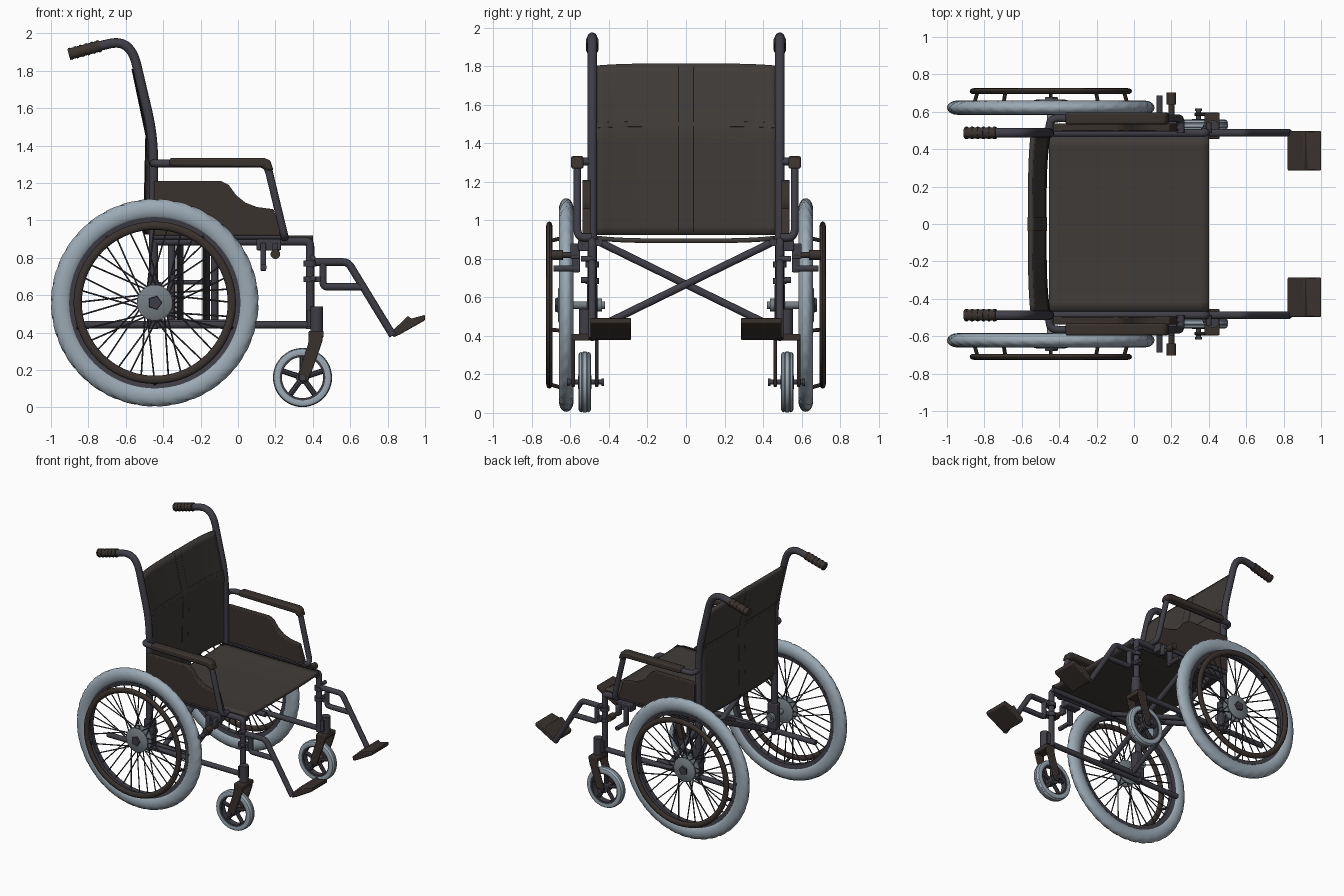
import bpy, bmesh
from math import sin, cos, pi, radians
from mathutils import Vector

if "Cube" in bpy.data.objects:
    bpy.data.objects.remove(bpy.data.objects["Cube"])


def material(name, rgb):
    m = bpy.data.materials.new(name)
    m.diffuse_color = (*rgb, 1)
    m.use_nodes = True
    m.node_tree.nodes["Principled BSDF"].inputs["Base Color"].default_value = m.diffuse_color
    return m


FRAME = material("dark_metal", (0.05, 0.048, 0.062))
CLOTH = material("cloth", (0.05, 0.044, 0.04))
PLASTIC = material("brown_plastic", (0.042, 0.032, 0.028))
RUBBER = material("grey_rubber", (0.33, 0.40, 0.46))
HUB = material("hub_metal", (0.18, 0.21, 0.23))


def build(name, parts, mat, mirror=True, bevel=0, solid=0):
    """Join (verts, faces) parts into one object, mirrored across y = 0."""
    verts, faces = [], []
    for v, f in parts:
        n = len(verts)
        verts += v
        faces += [[i + n for i in face] for face in f]
    me = bpy.data.meshes.new(name)
    me.from_pydata([tuple(v) for v in verts], [], faces)
    bm = bmesh.new()
    bm.from_mesh(me)
    bmesh.ops.recalc_face_normals(bm, faces=bm.faces)
    bm.to_mesh(me)
    bm.free()
    me.shade_smooth()
    me.set_sharp_from_angle(angle=radians(38))
    me.materials.append(mat)
    ob = bpy.data.objects.new(name, me)
    bpy.context.collection.objects.link(ob)
    if solid:
        m = ob.modifiers.new("thickness", 'SOLIDIFY')
        m.thickness, m.offset = solid, 0
    if bevel:
        m = ob.modifiers.new("bevel", 'BEVEL')
        m.width, m.segments, m.limit_method = bevel, 2, 'ANGLE'
    if mirror:
        m = ob.modifiers.new("mirror", 'MIRROR')
        m.use_axis = (False, True, False)
        m.use_mirror_merge = False
    return ob


def tube(pts, r, fillet=0.06, n=12):
    """Round tube along a path with rounded corners."""
    p = [Vector(q) for q in pts]
    path = [p[0]]
    for a, b, c in zip(p, p[1:], p[2:]):
        s = b + (a - b).normalized() * min(fillet, (a - b).length * 0.49)
        e = b + (c - b).normalized() * min(fillet, (c - b).length * 0.49)
        path += [s.lerp(b, t / 6).lerp(b.lerp(e, t / 6), t / 6) for t in range(7)]
    path.append(p[-1])
    verts, faces, nrm = [], [], None
    for i, q in enumerate(path):
        d = (path[min(i + 1, len(path) - 1)] - path[max(i - 1, 0)]).normalized()
        nrm = d.orthogonal() if nrm is None else nrm - d * nrm.dot(d)
        nrm.normalize()
        side = d.cross(nrm)
        verts += [q + (nrm * cos(2 * pi * k / n) + side * sin(2 * pi * k / n)) * r for k in range(n)]
    for i in range(len(path) - 1):
        faces += [[i * n + k, i * n + (k + 1) % n, (i + 1) * n + (k + 1) % n, (i + 1) * n + k] for k in range(n)]
    faces += [list(range(n)), list(range(len(verts) - n, len(verts)))]
    return verts, faces


def revolve(profile, cx, cz, n=64, tread=0):
    """Spin a closed (y, r) profile about the y axis; tread cuts chevron grooves."""
    m, verts, faces = len(profile), [], []
    rmax = max(r for _, r in profile)
    for i in range(n):
        a = 2 * pi * i / n
        for j, (y, r) in enumerate(profile):
            if tread and r > rmax - 0.035 and (i + abs(j - m // 2)) % 4 == 0:
                r -= tread
            verts.append((cx + r * cos(a), y, cz + r * sin(a)))
        k = (i + 1) % n
        faces += [[i * m + j, i * m + (j + 1) % m, k * m + (j + 1) % m, k * m + j] for j in range(m)]
    return verts, faces


def oval(y, r, dy, dr, n=12):
    """Oval (y, r) section whose middle point lies on the outside."""
    return [(y + dy * sin(2 * pi * k / n), r - dr * cos(2 * pi * k / n)) for k in range(n)]


def prism(outline, y0, y1):
    n = len(outline)
    verts = [(x, y, z) for y in (y0, y1) for x, z in outline]
    faces = [[i, (i + 1) % n, n + (i + 1) % n, n + i] for i in range(n)]
    return verts, faces + [list(range(n)), list(range(n, 2 * n))]


def box(x0, x1, y0, y1, z0, z1):
    return prism([(x0, z0), (x1, z0), (x1, z1), (x0, z1)], y0, y1)


def sheet(f, u0=0, u1=1, v0=0, v1=1, n=20):
    verts = [f(u0 + (u1 - u0) * i / n, v0 + (v1 - v0) * j / n) for i in range(n + 1) for j in range(n + 1)]
    w = n + 1
    return verts, [[i * w + j, i * w + j + 1, (i + 1) * w + j + 1, (i + 1) * w + j] for i in range(n) for j in range(n)]


Y = 0.487                       # side frame plane
WX, WZ, WY = -0.445, 0.56, 0.622  # rear wheel centre
CX, CZ, CY = 0.345, 0.16, 0.526   # caster centre

# Rear wheels
build("rear_tyre", [revolve(oval(WY, 0.499, 0.038, 0.056, 20), WX, WZ, 144, 0.006)], RUBBER)
build("rear_rim", [revolve([(0.602, 0.425), (0.642, 0.425), (0.648, 0.458), (0.596, 0.458)], WX, WZ, 72)], FRAME)
build("push_rim", [revolve(oval(0.71, 0.412, 0.016, 0.022), WX, WZ, 72)], PLASTIC)
stand = []
for k in range(5):
    a = radians(-18 + 72 * k)
    x, z = cos(a), sin(a)
    stand.append(tube([(WX + .435 * x, .63, WZ + .435 * z), (WX + .412 * x, .705, WZ + .412 * z)], .01, n=8))
build("push_rim_standoffs", stand, PLASTIC)
spokes = []
for k in range(36):
    a = 2 * pi * k / 36
    b = a + radians(28 if k % 4 < 2 else -28)
    y = 0.598 if k % 2 else 0.652
    spokes.append(tube([(WX + .085 * cos(b), y, WZ + .085 * sin(b)),
                        (WX + .43 * cos(a), WY, WZ + .43 * sin(a))], .0045, n=6))
build("rear_spokes", spokes, FRAME)
build("rear_hub", [revolve([(.585, .002), (.585, .085), (.592, .096), (.604, .096), (.61, .05), (.64, .05), (.645, .096),
                            (.657, .096), (.664, .085), (.668, .002)], WX, WZ, 32)], HUB)
build("hub_cap", [revolve([(.66, .002), (.66, .04), (.68, .036), (.68, .002)], WX, WZ, 5)], FRAME)
build("rear_axle", [tube([(WX, .42, WZ), (WX, .6, WZ)], .02),
                    tube([(WX, .435, WZ), (WX, .465, WZ)], .034)], HUB)
build("axle_plate", [box(WX - .04, WX + .04, .46, .515, .46, .67)], FRAME, bevel=.008)

# Casters
build("caster_tyre", [revolve([(.497, .122), (.493, .14), (.498, .152), (.508, .157), (.512, .153), (.518, .158),
                               (.534, .158), (.54, .153), (.544, .157), (.554, .152), (.559, .14), (.555, .122)], CX, CZ, 48)], RUBBER)
star = [revolve([(.502, .11), (.55, .11), (.55, .126), (.502, .126)], CX, CZ, 48),
        revolve([(.49, .002), (.49, .035), (.562, .035), (.562, .002)], CX, CZ, 24)]
for k in range(5):
    a = radians(90 + 72 * k)
    star.append(tube([(CX, CY, CZ), (CX + .115 * cos(a), CY, CZ + .115 * sin(a))], .015, n=8))
build("caster_spokes", star, FRAME)
leg = [(.38, .405), (.458, .405), (.45, .35), (.39, .18), (.372, .142), (.345, .132), (.322, .15), (.326, .19), (.375, .34)]
build("caster_fork", [prism(leg, .455, .473), prism(leg, .577, .595), box(.378, .458, .455, .595, .375, .41)], PLASTIC, bevel=.006)
build("caster_axle", [tube([(CX, .43, CZ), (CX, .615, CZ)], .013),
                      tube([(CX, .425, CZ), (CX, .44, CZ)], .02), tube([(CX, .605, CZ), (CX, .618, CZ)], .02)], FRAME)
build("caster_stem", [tube([(.42, .522, .4), (.42, .522, .54)], .034, n=20), box(.37, .43, .475, .53, .43, .52)], FRAME)

# Side frames
build("back_post", [tube([(-.452, Y, .42), (-.452, Y, 1.45), (-.575, Y, 1.972), (-.8, Y, 1.918)], .026, .14)], FRAME)
build("hand_grip", [tube([(-.735, Y, 1.934), (-.905, Y, 1.888)], .03, n=16)]
      + [tube([(x, Y, 1.934 + (x + .735) * .27), (x - .01, Y, 1.931 + (x + .735) * .27)], .033, n=16)
         for x in (-.74, -.77, -.8, -.83, -.86, -.89)], PLASTIC)
build("lower_rail", [tube([(-.82, Y, .443), (.39, Y, .443)], .021)], FRAME)
build("upper_rail", [tube([(-.45, Y, .888), (.385, Y, .888), (.385, Y, .42)], .023, .025)], FRAME)
build("seat_rail", [tube([(-.45, .452, .885), (.4, .452, .885)], .02)], FRAME)
build("cross_brace", [tube([(x, s * .445, .885), (x, -s * .435, .455)], .02)
                      for x, s in ((-.125, 1), (-.355, 1), (-.17, -1), (-.31, -1))]
      + [tube([(-.42, s * .44, .452), (-.06, s * .44, .452)], .02) for s in (1, -1)]
      + [tube([(-.355, 0, .67), (-.125, 0, .67)], .012)], FRAME, mirror=False)


# Seat and back upholstery
def seat(u, v):
    t = 2 * v - 1
    return (-.455 + .855 * u, .462 * t, .908 - .014 * (1 - t ** 4))


def back(u, v):
    t, z = 2 * v - 1, .925 + .875 * u
    sag = (.034 - .02 * u) * (1 - t ** 4)
    return (-.458 - max(0, z - 1.45) * .235 - sag, .478 * t, z + .012 * u * (1 - t ** 4))


build("seat", [sheet(seat)], CLOTH, False, solid=.024)
build("backrest", [sheet(back)], CLOTH, False, solid=.026)
build("backrest_straps", [sheet(back, v0=.46, v1=.54), sheet(back, u0=.63, u1=.66)], CLOTH, False, solid=.031)

# Armrests and skirt guards
build("armrest_tube", [tube([(-.452, Y, 1.305), (-.452, .565, 1.305), (.155, .565, 1.305), (.25, .565, .91), (.25, Y, .91)], .021, .05)], FRAME)
build("armrest_pad", [prism([(-.366, 1.29), (-.366, 1.334), (.14, 1.334), (.172, 1.322), (.19, 1.268), (.15, 1.268), (.135, 1.285)], .532, .597)],
      PLASTIC, bevel=.012)
build("skirt_guard", [prism([(-.45, .92), (-.45, 1.21), (-.09, 1.21), (-.05, 1.19), (-.01, 1.135), (.04, 1.095),
                             (.1, 1.072), (.19, 1.06), (.235, .92)], .495, .538)], PLASTIC, bevel=.006)
build("armrest_rail", [tube([(-.45, .515, .915), (.25, .515, .915)], .018)], FRAME)

# Brakes
build("brake_mount", [box(.1, .23, .49, .56, .84, .9), box(.12, .15, .55, .59, .73, .88), box(.185, .215, .55, .6, .8, .88)],
      FRAME, bevel=.006)
build("brake_bar", [tube([(.137, .56, .75), (.137, .688, .75)], .017)], FRAME)
build("brake_lever", [tube([(.2, .56, .82), (.2, .66, .82)], .016), tube([(.2, .64, .82), (.2, .702, .82)], .026)], PLASTIC)

# Footrests
build("footrest_hanger", [tube([(.4, Y, .778), (.588, Y, .778), (.828, Y, .385)], .021, .03),
                          tube([(.455, Y, .778), (.455, Y, .645), (.668, Y, .645)], .02, .025)], FRAME)
build("hanger_clamp", [tube([(.385, Y, z), (.385, Y, z + .03)], .036) for z in (.67, .755)]
      + [tube([(.4, Y, z), (.4, .545, z)], .015) for z in (.69, .8)] + [box(.385, .46, .475, .5, .67, .7)], FRAME)
build("footplate", [prism([(.83, .375), (.82, .405), (.91, .49), (.925, .475), (1.0, .495), (1.0, .466), (.865, .39)], .286, .497)],
      PLASTIC, bevel=.006)
